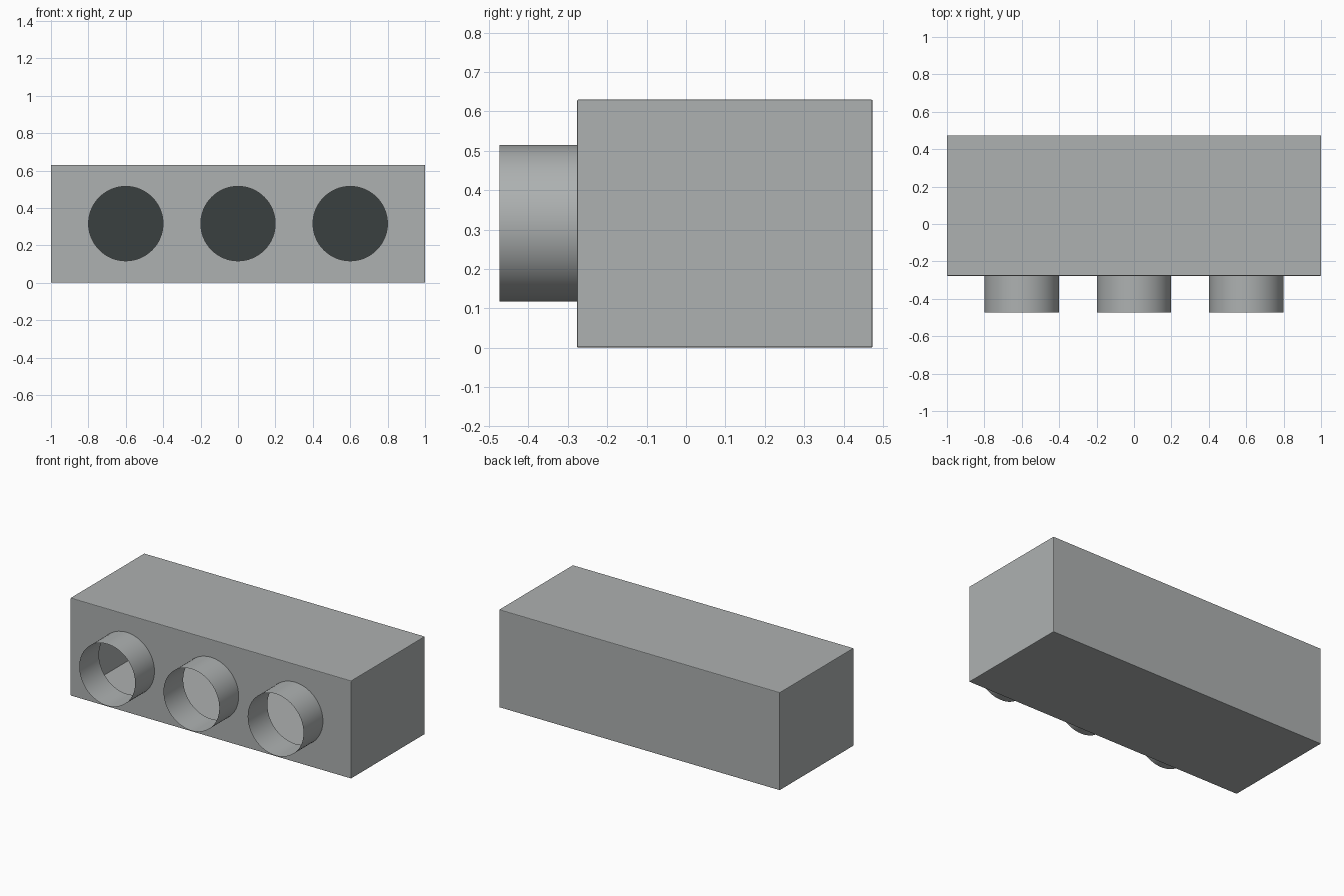
import bpy, math

if "Cube" in bpy.data.objects:
    bpy.data.objects.remove(bpy.data.objects["Cube"])

X, Z = 2.0, 0.63                     # body width and height
FRONT, BACK = -0.277, 0.474          # body depth limits
TUBE_FRONT, RADIUS, MID = -0.474, 0.199, 0.316


def material(name, rgb):
    m = bpy.data.materials.new(name)
    m.diffuse_color = (*rgb, 1)
    m.use_nodes = True
    m.node_tree.nodes["Principled BSDF"].inputs["Base Color"].default_value = m.diffuse_color
    return m


grey = material("grey", (0.42, 0.44, 0.44))
dark = material("dark grey", (0.042, 0.050, 0.050))


def box(name, size, centre, mat):
    bpy.ops.mesh.primitive_cube_add(size=1, location=centre)
    o = bpy.context.object
    o.name = name
    o.scale = size
    bpy.ops.object.transform_apply(location=False, rotation=False, scale=True)
    o.data.materials.append(mat)
    return o


def cylinder(name, x, y0, y1, fill, mat):
    bpy.ops.mesh.primitive_cylinder_add(
        vertices=64, radius=RADIUS, depth=y1 - y0, end_fill_type=fill,
        location=(x, (y0 + y1) / 2, MID), rotation=(math.pi / 2, 0, 0))
    o = bpy.context.object
    o.name = name
    o.data.materials.append(mat)
    return o


# Hollow thin-walled housing with slightly softened edges
body = box("housing", (X, BACK - FRONT, Z), (0, (FRONT + BACK) / 2, Z / 2), grey)
bevel = body.modifiers.new("edge", 'BEVEL')
bevel.width, bevel.segments = 0.004, 2
shell = body.modifiers.new("wall", 'SOLIDIFY')
shell.thickness, shell.offset = 0.003, -1

# Dark lining on the inside of the back wall
box("back_lining", (X - 0.01, 0.002, Z - 0.01), (0, BACK - 0.005, Z / 2), dark)

# Three open tubes, each with a matching hole through the front wall
for i, x in enumerate((-0.6, 0, 0.6)):
    cylinder(f"tube_{i + 1}", x, TUBE_FRONT, FRONT + 0.003, 'NOTHING', grey)
    bpy.ops.object.shade_smooth_by_angle()
    cutter = cylinder(f"hole_cutter_{i + 1}", x, FRONT - 0.1, FRONT + 0.1, 'NGON', grey)
    cutter.hide_render = True
    cutter.display_type = 'WIRE'
    cut = body.modifiers.new("hole", 'BOOLEAN')
    cut.operation, cut.solver, cut.object = 'DIFFERENCE', 'EXACT', cutter
